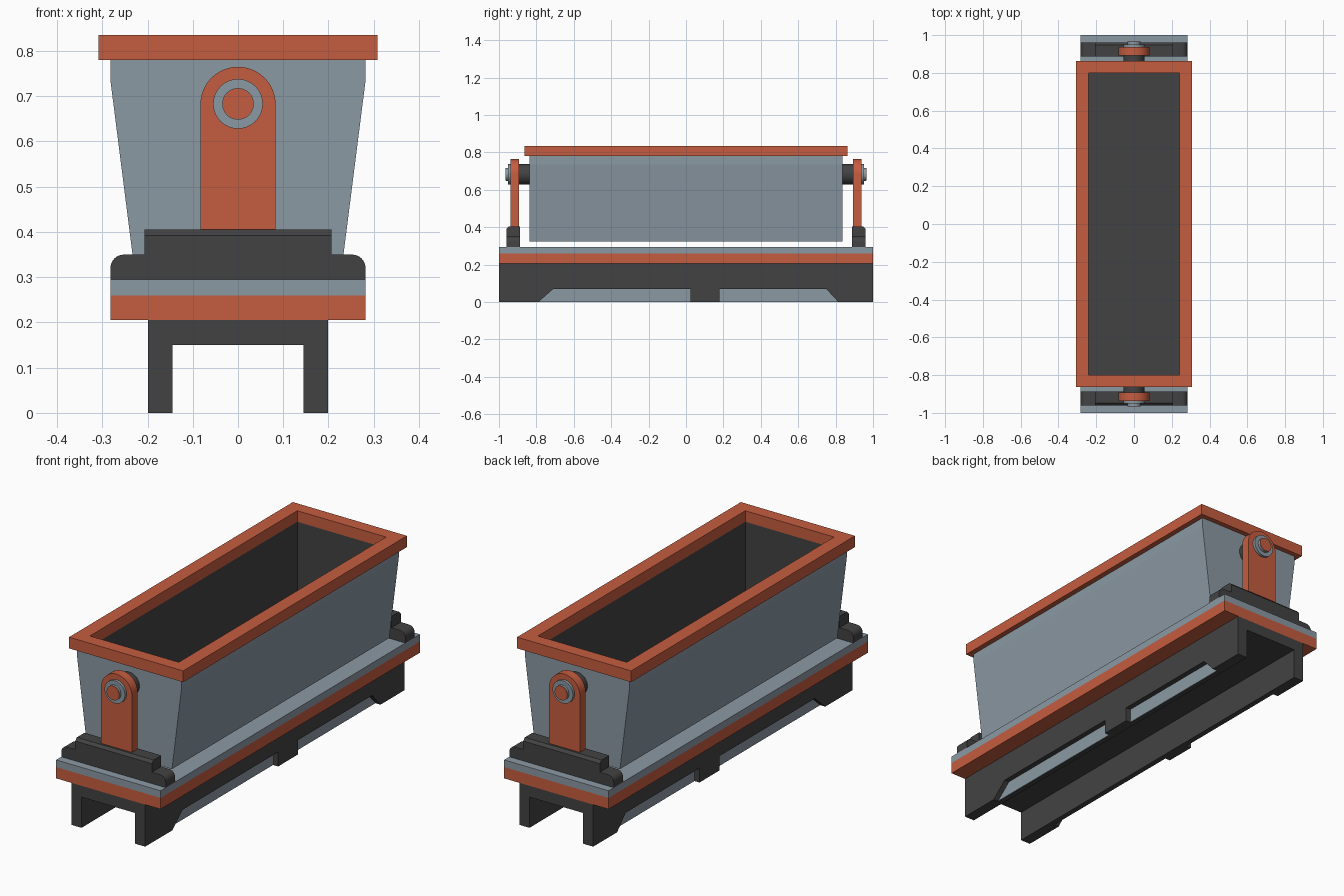
import bpy, bmesh, math

if "Cube" in bpy.data.objects:
    bpy.data.objects.remove(bpy.data.objects["Cube"])

def material(name, rgb):
    m = bpy.data.materials.new(name)
    m.diffuse_color = (*rgb, 1)
    m.use_nodes = True
    m.node_tree.nodes["Principled BSDF"].inputs["Base Color"].default_value = m.diffuse_color
    return m

SLATE = material("slate", (0.26, 0.32, 0.37))
ORANGE = material("orange", (0.56, 0.11, 0.05))
BLACK = material("black", (0.055, 0.055, 0.055))

def finish(name, bm, mat, smooth=False, flip=False):
    bmesh.ops.recalc_face_normals(bm, faces=bm.faces)
    if flip:
        bmesh.ops.reverse_faces(bm, faces=bm.faces)
    me = bpy.data.meshes.new(name)
    bm.to_mesh(me)
    bm.free()
    ob = bpy.data.objects.new(name, me)
    bpy.context.collection.objects.link(ob)
    me.materials.append(mat)
    if smooth:
        bpy.ops.object.select_all(action='DESELECT')
        ob.select_set(True)
        bpy.context.view_layer.objects.active = ob
        bpy.ops.object.shade_smooth_by_angle(angle=math.radians(30))
    return ob

def prism(name, pts, axis, a, b, mat, smooth=False, open_top=False, flip=False):
    """Extrude a profile (x,z for axis 'y'; y,z for axis 'x') from a to b."""
    bm = bmesh.new()
    place = (lambda p, t: (p[0], t, p[1])) if axis == 'y' else (lambda p, t: (t, p[0], p[1]))
    ra, rb = [[bm.verts.new(place(p, t)) for p in pts] for t in (a, b)]
    bm.faces.new(ra)
    bm.faces.new(rb)
    n = len(pts)
    for i in range(n):
        j = (i + 1) % n
        bm.faces.new((ra[i], ra[j], rb[j], rb[i]))
    bmesh.ops.recalc_face_normals(bm, faces=bm.faces)
    if open_top:
        bmesh.ops.delete(bm, geom=[f for f in bm.faces if f.normal.z > 0.9], context='FACES')
    return finish(name, bm, mat, smooth, flip)

def rect(u0, u1, z0, z1):
    return [(u0, z0), (u1, z0), (u1, z1), (u0, z1)]

def arc(cx, cz, r, a0, a1, n):
    return [(cx + r * math.cos(math.radians(a0 + (a1 - a0) * i / n)),
             cz + r * math.sin(math.radians(a0 + (a1 - a0) * i / n))) for i in range(n + 1)]

# Channel-shaped chassis: thin inner walls and top web
prism("chassis_channel", [(-0.17, 0), (-0.145, 0), (-0.145, 0.15), (0.145, 0.15), (0.145, 0),
                          (0.17, 0), (0.17, 0.205), (-0.17, 0.205)], 'y', -1, 1, BLACK)

# Outer side frames with cutouts, slate panels showing through them
frame = [(-1, 0), (-0.79, 0), (-0.71, 0.07), (0.025, 0.07), (0.025, 0), (0.18, 0),
         (0.18, 0.07), (0.75, 0.07), (0.815, 0), (1, 0), (1, 0.205), (-1, 0.205)]
for s, side in ((-1, "left"), (1, "right")):
    prism(f"{side}_side_frame", frame, 'x', s * 0.17, s * 0.199, BLACK)
    prism(f"{side}_recess_panel", rect(-0.8, 0.83, 0.001, 0.09), 'x', s * 0.168, s * 0.173, SLATE)

# Deck plates
prism("lower_deck", rect(-0.282, 0.282, 0.205, 0.26), 'y', -1, 1, ORANGE)
prism("upper_deck", rect(-0.282, 0.282, 0.26, 0.295), 'y', -1, 1, SLATE)

# Tapered bucket and its dark inner lining
prism("bucket_shell", [(-0.23, 0.325), (0.23, 0.325), (0.282, 0.735), (0.282, 0.78),
                       (-0.282, 0.78), (-0.282, 0.735)], 'y', -0.838, 0.838, SLATE, open_top=True)
prism("bucket_lining", rect(-0.24, 0.24, 0.44, 0.781), 'y', -0.8, 0.8, BLACK,
      open_top=True, flip=True)

# Rim frame around the bucket opening
bm = bmesh.new()
rings = [[bm.verts.new((sx * x, sy * y, z)) for sx, sy in ((-1, -1), (1, -1), (1, 1), (-1, 1))]
         for x, y, z in ((0.308, 0.863, 0.78), (0.308, 0.863, 0.835),
                         (0.24, 0.8, 0.835), (0.24, 0.8, 0.78))]
for k in range(4):
    p, q = rings[k], rings[(k + 1) % 4]
    for i in range(4):
        j = (i + 1) % 4
        bm.faces.new((p[i], p[j], q[j], q[i]))
finish("bucket_rim", bm, ORANGE)

# End supports: saddle, arm and pivot at front and back
saddle = ([(-0.282, 0.295), (0.282, 0.295)] + arc(0.252, 0.32, 0.03, 0, 90, 6)
          + arc(-0.252, 0.32, 0.03, 90, 180, 6))
arm = [(-0.083, 0.40), (0.083, 0.40)] + arc(0, 0.682, 0.083, 0, 180, 24)
PZ = 0.683
for s, end in ((-1, "front"), (1, "back")):
    prism(f"{end}_saddle_base", saddle, 'y', s * 0.888, s * 0.96, BLACK, True)
    prism(f"{end}_saddle_top", [(s * 0.888, 0.34), (s * 0.96, 0.34), (s * 0.96, 0.392),
                                (s * 0.947, 0.405), (s * 0.888, 0.405)],
          'x', -0.207, 0.207, BLACK)
    prism(f"{end}_arm", arm, 'y', s * 0.892, s * 0.937, ORANGE, True)
    for part, r, y0, y1, mat in (("axle", 0.055, 0.83, 0.893, BLACK),
                                 ("washer", 0.055, 0.936, 0.951, SLATE),
                                 ("pin", 0.035, 0.95, 0.963, SLATE),
                                 ("pin_cap", 0.034, 0.962, 0.965, ORANGE)):
        prism(f"{end}_{part}", arc(0, PZ, r, 0, 360 - 360 / 32, 31), 'y', s * y0, s * y1, mat, True)
